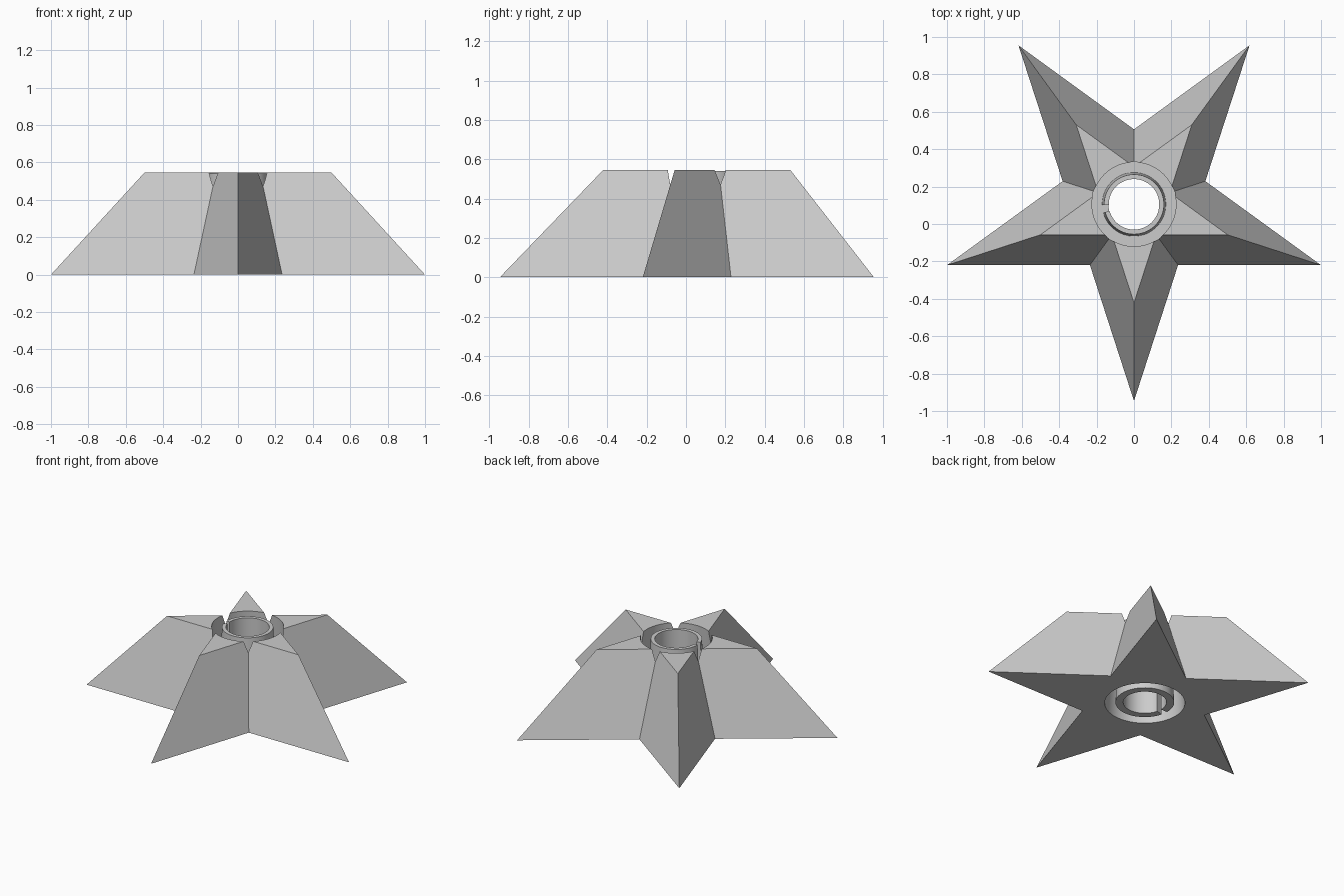
import bpy, bmesh
from math import sin, cos, pi, radians

cube = bpy.data.objects.get("Cube")
if cube:
    bpy.data.objects.remove(cube, do_unlink=True)

CY = 0.105      # star centre along y
H = 0.545       # star height
SEG = 64

grey = bpy.data.materials.new("plain grey")
grey.use_nodes = True
colour = (0.6, 0.6, 0.6, 1)
grey.diffuse_color = colour
grey.node_tree.nodes["Principled BSDF"].inputs["Base Color"].default_value = colour


def finish(name, bm):
    bmesh.ops.recalc_face_normals(bm, faces=bm.faces)
    me = bpy.data.meshes.new(name)
    bm.to_mesh(me)
    bm.free()
    me.materials.append(grey)
    ob = bpy.data.objects.new(name, me)
    ob.location.y = CY
    bpy.context.collection.objects.link(ob)
    return ob


def activate(ob):
    bpy.ops.object.select_all(action='DESELECT')
    ob.select_set(True)
    bpy.context.view_layer.objects.active = ob


def lathe(name, profile, start=0.0, sweep=2 * pi):
    """Sweep a closed (radius, z) profile about the z axis, capping an open sweep."""
    bm = bmesh.new()
    full = sweep > 2 * pi - 0.001
    count = SEG if full else SEG + 1
    rings = []
    for i in range(count):
        a = start + sweep * i / SEG
        rings.append([bm.verts.new((r * cos(a), r * sin(a), z)) for r, z in profile])
    n = len(profile)
    for i in range(SEG):
        a, b = rings[i], rings[(i + 1) % count]
        for j in range(n):
            k = (j + 1) % n
            bm.faces.new((a[j], b[j], b[k], a[k]))
    if not full:
        bm.faces.new(rings[0])
        bm.faces.new(rings[-1])
    return finish(name, bm)


def star_ring(bm, tip, valley, z):
    ring = []
    for i in range(10):
        r = valley if i % 2 else tip
        a = radians(-90 + 36 * i)
        ring.append(bm.verts.new((r * cos(a), r * sin(a), z)))
    return ring


# Star body: a tapered five-pointed prism with a flat top
bm = bmesh.new()
low = star_ring(bm, 1.051, 0.401, 0)
top = star_ring(bm, 0.526, 0.201, H)
for i in range(10):
    j = (i + 1) % 10
    bm.faces.new((low[i], low[j], top[j], top[i]))
bm.faces.new(low[::-1])
bm.faces.new(top)
star = finish("star_body", bm)

# Tapered bore through the middle
bm = bmesh.new()
bmesh.ops.create_cone(bm, cap_ends=True, segments=SEG, radius1=0.255,
                      radius2=0.22, depth=H + 0.2)
bmesh.ops.translate(bm, verts=bm.verts, vec=(0, 0, H / 2))
cutter = finish("bore_cutter", bm)
cutter.hide_render = True
bpy.context.view_layer.update()
activate(star)
mod = star.modifiers.new("bore", 'BOOLEAN')
mod.operation = 'DIFFERENCE'
mod.solver = 'EXACT'
mod.object = cutter
bpy.ops.object.modifier_apply(modifier=mod.name)
bpy.data.objects.remove(cutter, do_unlink=True)

# Split sleeve standing in the bore, with a narrow slit on one side
slit = radians(14)
sleeve = lathe("split_sleeve",
               [(0.135, 0.005), (0.183, 0.005), (0.16, 0.54), (0.135, 0.54)],
               radians(188) + slit / 2, 2 * pi - slit)

# Web that joins the sleeve to the star
web = lathe("sleeve_web", [(0.137, 0.22), (0.242, 0.22), (0.238, 0.3), (0.137, 0.3)])

for ob in (star, sleeve, web):
    activate(ob)
    bpy.ops.object.shade_smooth_by_angle(angle=radians(25))
